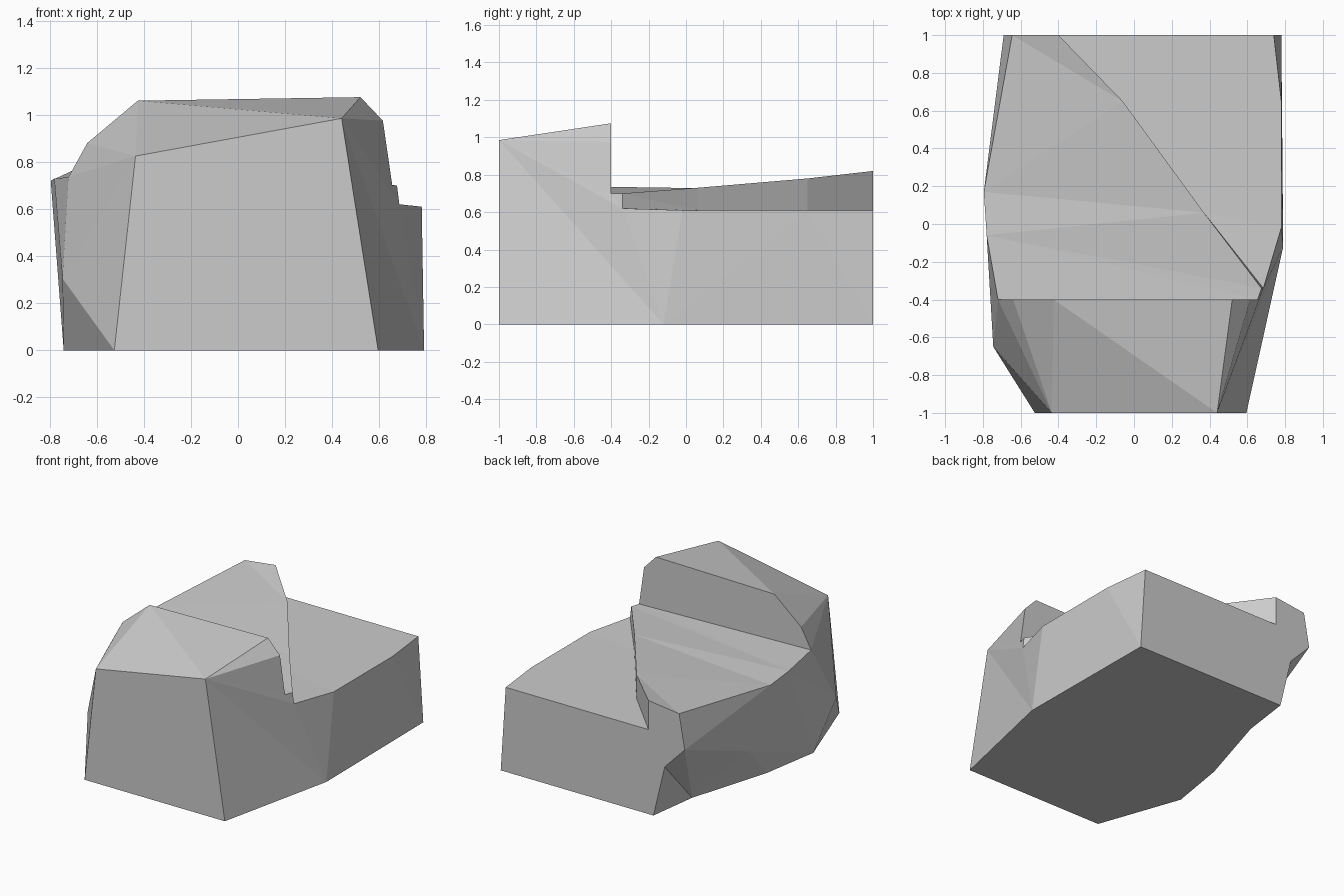
import bpy, bmesh
from mathutils import Vector

if "Cube" in bpy.data.objects:
    bpy.data.objects.remove(bpy.data.objects["Cube"])

bm = bmesh.new()


def poly(*pts):
    """One flat face from coordinates."""
    bm.faces.new([bm.verts.new(p) for p in pts])


def fan(hub, *pts):
    """Triangles from one hub to each edge of a polyline."""
    for a, b in zip(pts, pts[1:]):
        poly(hub, a, b)


def strip(*pts):
    """Triangle strip zigzagging between two edges."""
    for a, b, c in zip(pts, pts[1:], pts[2:]):
        poly(a, b, c)


# Outline on the ground, anticlockwise from front left
base = [(x, y, 0) for x, y in [(-.525, -1), (.595, -1), (.79, -.12), (.78, 1),
                               (-.44, 1), (-.49, .63), (-.67, .035), (-.74, -.395)]]
# Top corners of the front face
front_l, front_r = (-.435, -1, .825), (.44, -1, .985)
# Crest of the tall front mass, left to right
crest = [(x, -.4, z) for x, z in [(-.72, .735), (-.64, .88), (-.425, 1.06),
                                  (.52, 1.075), (.615, .975), (.655, .70)]]
# Diagonal step between the middle ledge and the low rear deck
step = [(.675, -.34, .70), (.37, .06, .73), (-.06, .65, .78), (-.4, 1, .82)]
foot = [(x, y, .61) for x, y, z in step]
foot[0] = (.685, -.34, .62)
# Rims of the ledge (left) and the deck (right), bulges on the left side
ledge_rim = [(-.645, 1, .79), (-.795, .17, .72), (-.78, -.06, .73)]
deck_rim = [(.74, 1, .61), (.78, .65, .61), (.78, -.02, .61)]
back_low, back_mid = (-.53, 1, .375), (-.69, 1, .54)
cheek = (-.745, -.65, .305)
hollow = (Vector(back_mid) + Vector(base[7])) / 2

# Ground, front and back
poly(*base)
poly(base[0], base[1], front_r, front_l)
poly(base[3], deck_rim[0], foot[3], step[3], ledge_rim[0], back_mid, back_low, base[4])

# Sloping roof of the front mass and its rear wall
fan(front_l, cheek, *crest[:3], front_r)
fan(front_r, *crest[2:], foot[0], base[2], base[1])
poly(crest[5], step[0], foot[0])
poly(*crest)

# Ledge, step riser and rear deck
strip(step[3], ledge_rim[0], step[2], ledge_rim[1], step[1], ledge_rim[2])
fan(ledge_rim[2], step[1], step[0], crest[5], crest[0])
for i in range(3):
    poly(step[i], step[i + 1], foot[i + 1], foot[i])
poly(*foot, *deck_rim)

# Right side
fan(base[2], foot[0], deck_rim[2], deck_rim[1], base[3])
poly(deck_rim[1], deck_rim[0], base[3])

# Left side
fan(cheek, front_l, base[0], base[7], ledge_rim[2], crest[0])
fan(ledge_rim[1], ledge_rim[2], base[7], hollow, back_mid, ledge_rim[0])
fan(hollow, base[7], base[6], base[5], back_mid)
fan(base[5], back_mid, back_low, base[4])

# Weld into one closed shell
bmesh.ops.remove_doubles(bm, verts=bm.verts, dist=.001)
bmesh.ops.triangulate(bm, faces=[f for f in bm.faces if len(f.verts) > 3])
bmesh.ops.recalc_face_normals(bm, faces=bm.faces)

mesh = bpy.data.meshes.new("stepped_rock")
bm.to_mesh(mesh)
bm.free()
rock = bpy.data.objects.new("stepped_rock", mesh)
bpy.context.collection.objects.link(rock)

grey = bpy.data.materials.new("light grey")
grey.diffuse_color = (.6, .6, .6, 1)
grey.use_nodes = True
grey.node_tree.nodes["Principled BSDF"].inputs["Base Color"].default_value = grey.diffuse_color
mesh.materials.append(grey)
